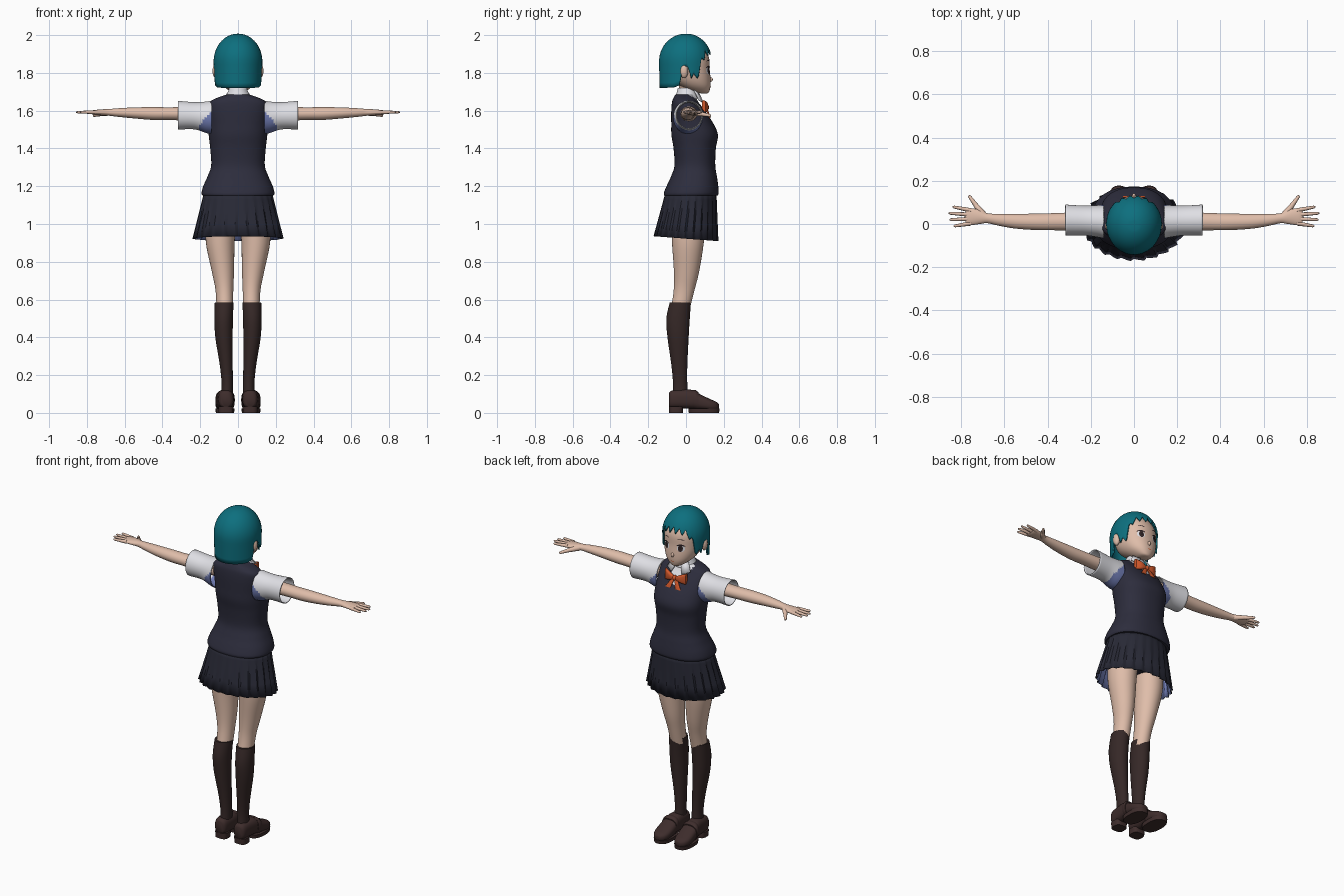
import bpy, bmesh
from math import sin, cos, pi, radians, sqrt, copysign
from mathutils import Vector
from mathutils.bvhtree import BVHTree

cube = bpy.data.objects.get("Cube")
if cube:
    bpy.data.objects.remove(cube)


def material(name, *rgb):
    m = bpy.data.materials.new(name)
    m.use_nodes = True
    m.diffuse_color = (*rgb, 1)
    bsdf = m.node_tree.nodes["Principled BSDF"]
    bsdf.inputs["Base Color"].default_value = (*rgb, 1)
    bsdf.inputs["Roughness"].default_value = 0.8
    return m


SKIN = material("skin", .74, .51, .40)
HAIR = material("teal_hair", .004, .16, .21)
VEST = material("navy_knit", .026, .026, .046)
SKIRT = material("dark_navy_cloth", .021, .022, .036)
SHIRT = material("white_shirt", .74, .74, .78)
BLUE = material("blue_shade", .16, .2, .45)
BOW = material("orange_bow", .65, .1, .025)
SOCK = material("brown_sock", .036, .021, .02)
SHOE = material("brown_leather", .048, .026, .025)
DARK = material("eye_dark", .02, .012, .014)


def finish(name, bm, mats, rule=None, sharp=50):
    """Turn a bmesh into an object; rule gives each face's colour slot."""
    bmesh.ops.recalc_face_normals(bm, faces=bm.faces)
    if rule:
        for f in bm.faces:
            f.material_index = rule(f.calc_center_median())
    mesh = bpy.data.meshes.new(name)
    bm.to_mesh(mesh)
    bm.free()
    for m in mats:
        mesh.materials.append(m)
    mesh.shade_smooth()
    mesh.set_sharp_from_angle(angle=radians(sharp))
    obj = bpy.data.objects.new(name, mesh)
    bpy.context.collection.objects.link(obj)
    return obj


def solidify(obj, thickness, slot=0):
    mod = obj.modifiers.new("thickness", 'SOLIDIFY')
    mod.thickness, mod.offset, mod.material_offset = thickness, -1, slot


def skin_rings(bm, rings, caps=True):
    """Bridge closed rings of points with quads."""
    rows = [[bm.verts.new(p) for p in r] for r in rings]
    for a, b in zip(rows, rows[1:]):
        for i in range(len(a)):
            j = (i + 1) % len(a)
            bm.faces.new((a[i], a[j], b[j], b[i]))
    if caps:
        bm.faces.new(rows[0])
        bm.faces.new(rows[-1])


def spline(rows, steps):
    """Catmull-Rom interpolation of section rows."""
    rows = [rows[0], *rows, rows[-1]]
    for k in range(1, len(rows) - 2):
        for n in range(steps):
            t = n / steps
            yield [b + .5 * t * (c - a + t * (2*a - 5*b + 4*c - d + t * (3*(b - c) + d - a)))
                   for a, b, c, d in zip(*rows[k - 1:k + 3])]
    yield rows[-1]


def loft(name, rows, mats, axis='z', s=1, power=2, seg=32, steps=4, caps=True, rule=None):
    """Rows are (position on axis, two centres, two radii)."""
    def ring(h, c, d, rc, rd):
        for i in range(seg):
            a = 2 * pi * i / seg
            u, v = [q + r * copysign(abs(w) ** (2 / power), w)
                    for q, r, w in ((c, rc, cos(a)), (d, rd, sin(a)))]
            p = {'z': (u, v, h), 'x': (h, u, v), 'y': (u, h, v)}[axis]
            yield (s * p[0], p[1], p[2])
    bm = bmesh.new()
    skin_rings(bm, [list(ring(*r)) for r in spline(rows, steps)], caps)
    return finish(name, bm, mats, rule)


def tube(name, p, q, r0, r1, mat, s=1):
    """Rounded tapering finger between two points."""
    p, q = Vector(p), Vector(q)
    d = (q - p).normalized()
    u = d.cross((0, 0, 1)).normalized()
    v = d.cross(u)
    rings = []
    for t, r in ((0, r0), (.5, (r0 + r1) / 2), (.92, r1), (1, r1 * .4)):
        pts = [p.lerp(q, t) + r * (u * cos(k * pi / 5) + v * sin(k * pi / 5)) for k in range(10)]
        rings.append([(s * w.x, w.y, w.z) for w in pts])
    bm = bmesh.new()
    skin_rings(bm, rings)
    finish(name, bm, [mat])


def ball(name, at, size, mat):
    bm = bmesh.new()
    bmesh.ops.create_uvsphere(bm, u_segments=16, v_segments=10, radius=1)
    bmesh.ops.scale(bm, vec=size, verts=bm.verts)
    bmesh.ops.translate(bm, vec=at, verts=bm.verts)
    finish(name, bm, [mat])


# Head, nose and neck
head = loft("head", [(1.692, 0, .095, .012, .018), (1.70, 0, .08, .038, .042),
                     (1.73, 0, .05, .075, .08), (1.77, 0, .025, .098, .105),
                     (1.82, 0, .012, .108, .113), (1.88, 0, .011, .107, .111),
                     (1.93, 0, .008, .088, .09), (1.97, 0, .005, .05, .052),
                     (1.985, 0, .005, .01, .01)], [SKIN], power=2.2, seg=48)
ball("nose", (0, .128, 1.765), (.009, .014, .013), SKIN)
loft("neck", [(1.62, 0, -.005, .05, .045), (1.68, 0, 0, .04, .04), (1.75, 0, .01, .042, .045)], [SKIN])

# Painted face details, laid on the head surface
surface = BVHTree.FromPolygons([v.co for v in head.data.vertices],
                               [list(p.vertices) for p in head.data.polygons])


def patch(name, x, z, rx, rz, mat, lift, arch=0):
    def place(k, a):
        px = x + k * rx * cos(a)
        pz = z + k * rz * sin(a) - arch * (k * cos(a)) ** 2
        hit = surface.ray_cast(Vector((px, 1, pz)), Vector((0, -1, 0)))[0]
        return (px, hit.y + lift, pz)
    bm = bmesh.new()
    skin_rings(bm, [[place(k, i * pi / 10) for i in range(20)] for k in (.1, .4, .7, 1)], False)
    bm.faces.new([v for v in bm.verts][:20])
    finish(name, bm, [mat])


for side, s in (("left", 1), ("right", -1)):
    patch(side + "_eye_white", s * .047, 1.812, .021, .021, SHIRT, .002)
    patch(side + "_iris", s * .046, 1.812, .013, .020, SOCK, .0035)
    patch(side + "_pupil", s * .046, 1.814, .007, .011, DARK, .005)
    patch(side + "_lash", s * .048, 1.834, .024, .004, DARK, .005, .009)
    patch(side + "_brow", s * .046, 1.866, .02, .0025, DARK, .003, .005)
    ball(side + "_ear", (s * .117, -.01, 1.81), (.018, .022, .038), SKIN)
patch("mouth", 0, 1.728, .013, .002, BOW, .002)


# Bobbed hair with a jagged fringe and side locks
HEM = [(0, 1.915), (35, 1.905), (52, 1.87), (60, 1.79), (78, 1.775),
       (86, 1.835), (97, 1.835), (104, 1.735), (120, 1.722), (180, 1.72)]


def hair_hem(deg):
    for (a, za), (b, zb) in zip(HEM, HEM[1:]):
        if deg <= b:
            return za + (zb - za) * (deg - a) / (b - a)


COLS, ROWS = 120, 16
rings = []
for r in range(ROWS + 1):
    ring = []
    for i in range(COLS):
        deg = abs(360 * i / COLS - 180)
        tooth = .011 * (abs(i % 6 - 3) - 1.5) if deg < 80 else 0
        z = 2 - (2 - hair_hem(deg) - tooth) * (.01 + .99 * (r / ROWS) ** 1.6)
        up = max(0, (z - 1.86) / .14)
        k = sqrt(max(0, 1 - up * up)) - max(0, 1.86 - z) * .2
        a = radians(360 * i / COLS - 180)
        ring.append((.121 * k * sin(a), (.13 if deg < 90 else .135) * k * cos(a), z))
    rings.append(ring)
bm = bmesh.new()
skin_rings(bm, rings, False)
bm.verts.ensure_lookup_table()
bm.faces.new(bm.verts[:COLS])
solidify(finish("hair", bm, [HAIR]), .008)

# Knitted vest with the shirt showing in the neckline
loft("vest", [(1.15, 0, .026, .188, .142), (1.165, 0, .028, .193, .145), (1.2, 0, .034, .184, .137),
              (1.25, 0, .042, .162, .122), (1.31, 0, .047, .142, .108), (1.4, 0, .046, .147, .112),
              (1.47, 0, .046, .155, .123), (1.53, 0, .034, .156, .112), (1.6, 0, .011, .157, .089),
              (1.645, 0, -.004, .148, .07), (1.668, 0, -.006, .11, .06), (1.685, 0, -.004, .06, .052)],
     [VEST, SHIRT], power=2.3, seg=80, steps=6,
     rule=lambda c: int(c.y > .02 and abs(c.x) < (c.z - 1.56) * .65))
solidify(loft("collar", [(1.665, 0, .004, .072, .064), (1.69, 0, .004, .058, .055),
                         (1.72, 0, .005, .046, .048)], [SHIRT], caps=False), .004)

# Pleated skirt with a blue lining
PLEATS, PER = 24, 4
rings = []
for t in (0, .15, .4, .7, 1):
    ring = []
    for i in range(PLEATS * PER):
        a = 2 * pi * i / (PLEATS * PER)
        fold = 1 + (.012 + .05 * t) * ((0, .35, .7, 1)[i % PER] - .6)
        ring.append(((.18 + .056 * t) * fold * cos(a),
                     .026 - .026 * t + (.135 + .033 * t) * fold * sin(a),
                     1.165 - t * (.242 + .013 * sin(a))))
    rings.append(ring)
bm = bmesh.new()
skin_rings(bm, rings, False)
solidify(finish("skirt", bm, [SKIRT, BLUE], sharp=25), .004, 1)
loft("hips", [(1.17, 0, .026, .16, .12), (1.05, 0, .01, .168, .11), (.98, 0, .01, .13, .08)], [SKIRT])

# Bow centre
ball("bow_knot", (0, .108, 1.617), (.013, .014, .016), BOW)

for side, s in (("left", 1), ("right", -1)):
    # Collar flaps and bow
    bm = bmesh.new()
    bm.faces.new([bm.verts.new((s * x, y, z)) for x, y, z in
                  ((.004, .06, 1.705), (.045, .04, 1.708), (.078, .066, 1.655), (.035, .09, 1.64))])
    solidify(finish(side + "_collar_flap", bm, [SHIRT]), .005)
    loft(side + "_bow_loop", [(.006, .108, 1.617, .008, .01), (.04, .105, 1.62, .013, .024),
                              (.07, .094, 1.622, .01, .034)], [BOW], 'x', s, 3, 16)
    loft(side + "_bow_tail", [(1.615, .006, .107, .008, .005), (1.585, .022, .118, .014, .005),
                              (1.56, .034, .126, .018, .004)], [BOW], 'z', s, 3, 12)

    # Short sleeve, blue under the armpit
    solidify(loft(side + "_sleeve", [(.14, .01, 1.565, .078, .088), (.17, .013, 1.565, .074, .083),
                                     (.23, .016, 1.573, .069, .072), (.318, .018, 1.576, .072, .076)],
                  [SHIRT, BLUE], 'x', s, caps=False, seg=40, steps=6,
                  rule=lambda c: int(c.z < 1.6 - (abs(c.x) - .14) * 1.2 and abs(c.x) < .21)), .005)

    # Arm, palm and digits
    loft(side + "_arm", [(.13, .015, 1.583, .045, .04), (.35, .011, 1.584, .04, .034),
                         (.45, .01, 1.585, .038, .034), (.55, .013, 1.588, .034, .029),
                         (.63, .02, 1.59, .027, .023), (.68, .027, 1.591, .023, .018),
                         (.72, .033, 1.591, .034, .016), (.765, .034, 1.591, .04, .012),
                         (.78, .034, 1.591, .034, .007)], [SKIN], 'x', s, seg=24)
    for k, (tip_x, tip_y) in enumerate(((.84, .08), (.858, .05), (.855, .02), (.835, -.01))):
        tube(side + "_finger", (.755, .063 - .02 * k, 1.592), (tip_x, tip_y, 1.592), .0105, .0065, SKIN, s)
    tube(side + "_thumb", (.695, .04, 1.588), (.735, .09, 1.581), .016, .0115, SKIN, s)
    tube(side + "_thumb_tip", (.73, .084, 1.582), (.765, .132, 1.573), .0115, .007, SKIN, s)

    # Leg and knee sock
    loft(side + "_leg", [(1.03, .09, .012, .082, .092), (.9, .094, .01, .076, .084),
                         (.75, .08, .003, .059, .067), (.65, .072, -.01, .047, .055),
                         (.55, .07, -.03, .044, .05)], [SKIN], s=s)
    loft(side + "_sock", [(.585, .073, -.03, .05, .056), (.5, .076, -.042, .049, .062),
                          (.4, .074, -.042, .046, .056), (.25, .062, -.035, .034, .042),
                          (.15, .057, -.031, .03, .038), (.05, .06, -.03, .032, .045)], [SOCK], s=s)

    # Loafer with strap, sole and heel
    loft(side + "_shoe", [(-.09, .064, .07, .024, .035), (-.075, .064, .072, .037, .046),
                          (-.02, .064, .074, .043, .05), (.03, .066, .072, .046, .05),
                          (.08, .068, .056, .05, .04), (.13, .07, .042, .048, .03),
                          (.16, .07, .037, .036, .022), (.175, .07, .034, .016, .012)],
         [SHOE], 'y', s, 2.6)
    loft(side + "_shoe_strap", [(.035, .067, .072, .047, .049), (.05, .068, .07, .051, .051),
                                (.065, .068, .063, .051, .047)], [SHOE], 'y', s, 2.6)
    loft(side + "_sole", [(0, .069, .095, .048, .08), (.022, .069, .095, .051, .083)],
         [SHOE], s=s, power=2.5, steps=1)
    loft(side + "_heel", [(0, .064, -.053, .038, .036), (.035, .064, -.053, .04, .038)],
         [SHOE], s=s, power=3, steps=1)
